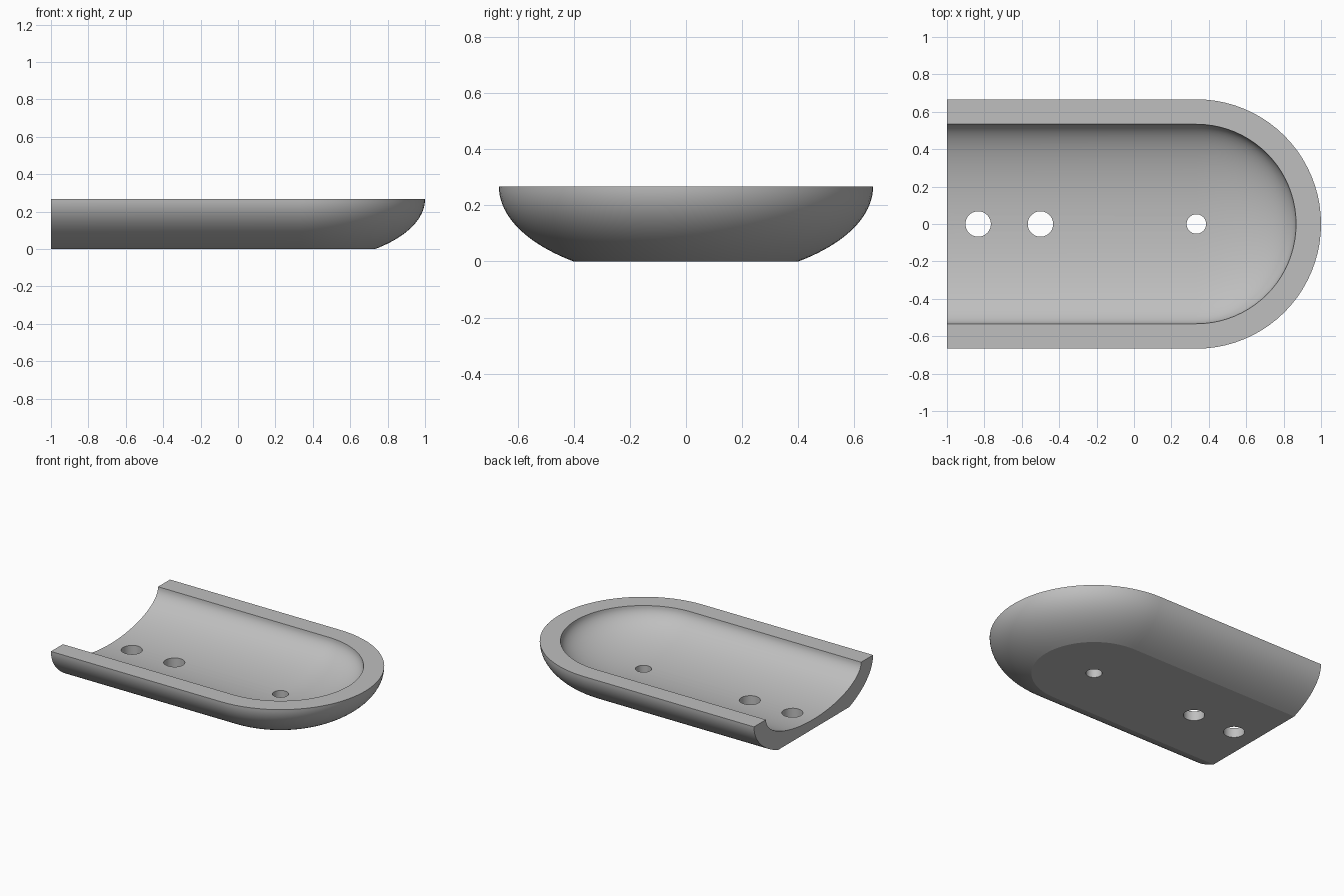
import bpy, bmesh, math

if "Cube" in bpy.data.objects:
    bpy.data.objects.remove(bpy.data.objects["Cube"])

LENGTH_BACK = -1.0      # open end
ARC_X = 1 / 3           # centre of the rounded end
RIM_Z = 4 / 15
OUT_R, OUT_H = 2 / 3, 1 / 3     # outer ellipse
IN_R, IN_H = 8 / 15, 0.2        # inner ellipse
STEPS, ARC_STEPS = 20, 40

grey = bpy.data.materials.new("light_grey")
grey.diffuse_color = (0.52, 0.52, 0.52, 1)
grey.use_nodes = True
grey.node_tree.nodes["Principled BSDF"].inputs["Base Color"].default_value = grey.diffuse_color

# Half cross-section: bowl floor centre -> rim -> outer wall -> flat base centre
profile = []
for i in range(STEPS + 1):
    a = math.pi / 2 * i / STEPS
    profile.append((IN_R * math.sin(a), RIM_Z - IN_H * math.cos(a)))
end = math.asin(RIM_Z / OUT_H)
for i in range(STEPS + 1):
    a = end * i / STEPS
    profile.append((OUT_R * math.cos(a), RIM_Z - OUT_H * math.sin(a)))
profile.append((0, 0))

# Path stations: straight side, half turn, straight side
stations = [(LENGTH_BACK, math.pi / 2)]
stations += [(ARC_X, math.pi / 2 - math.pi * i / ARC_STEPS) for i in range(ARC_STEPS + 1)]
stations += [(LENGTH_BACK, -math.pi / 2)]

# Sweep the section into the tray shell
bm = bmesh.new()
rows = [[bm.verts.new((x + r * math.cos(a), r * math.sin(a), z)) for r, z in profile]
        for x, a in stations]
for p, q in zip(rows, rows[1:]):
    for j in range(len(profile) - 1):
        bm.faces.new((p[j], q[j], q[j + 1], p[j + 1]))
bmesh.ops.remove_doubles(bm, verts=bm.verts, dist=1e-5)
# Close the cut end
rim_edges = [e for e in bm.edges if e.is_boundary]
bmesh.ops.triangle_fill(bm, edges=rim_edges, use_beauty=True)
bmesh.ops.recalc_face_normals(bm, faces=bm.faces)
mesh = bpy.data.meshes.new("tray")
bm.to_mesh(mesh)
bm.free()
mesh.materials.append(grey)
tray = bpy.data.objects.new("tray", mesh)
bpy.context.collection.objects.link(tray)

# Three drilled holes in the floor
for x, radius in ((-5 / 6, 0.068), (-0.5, 0.068), (ARC_X, 0.052)):
    bpy.ops.mesh.primitive_cylinder_add(vertices=40, radius=radius, depth=0.6,
                                        location=(x, 0, 0.0))
    cutter = bpy.context.object
    cutter.name = "hole_cutter"
    cutter.hide_render = True
    cutter.data.materials.append(grey)
    mod = tray.modifiers.new("hole", 'BOOLEAN')
    mod.operation = 'DIFFERENCE'
    mod.solver = 'EXACT'
    mod.object = cutter
    bpy.context.view_layer.objects.active = tray
    bpy.ops.object.modifier_apply(modifier=mod.name)
    bpy.data.objects.remove(cutter)

bpy.ops.object.select_all(action='DESELECT')
tray.select_set(True)
bpy.context.view_layer.objects.active = tray
bpy.ops.object.shade_smooth_by_angle(angle=math.radians(18))
